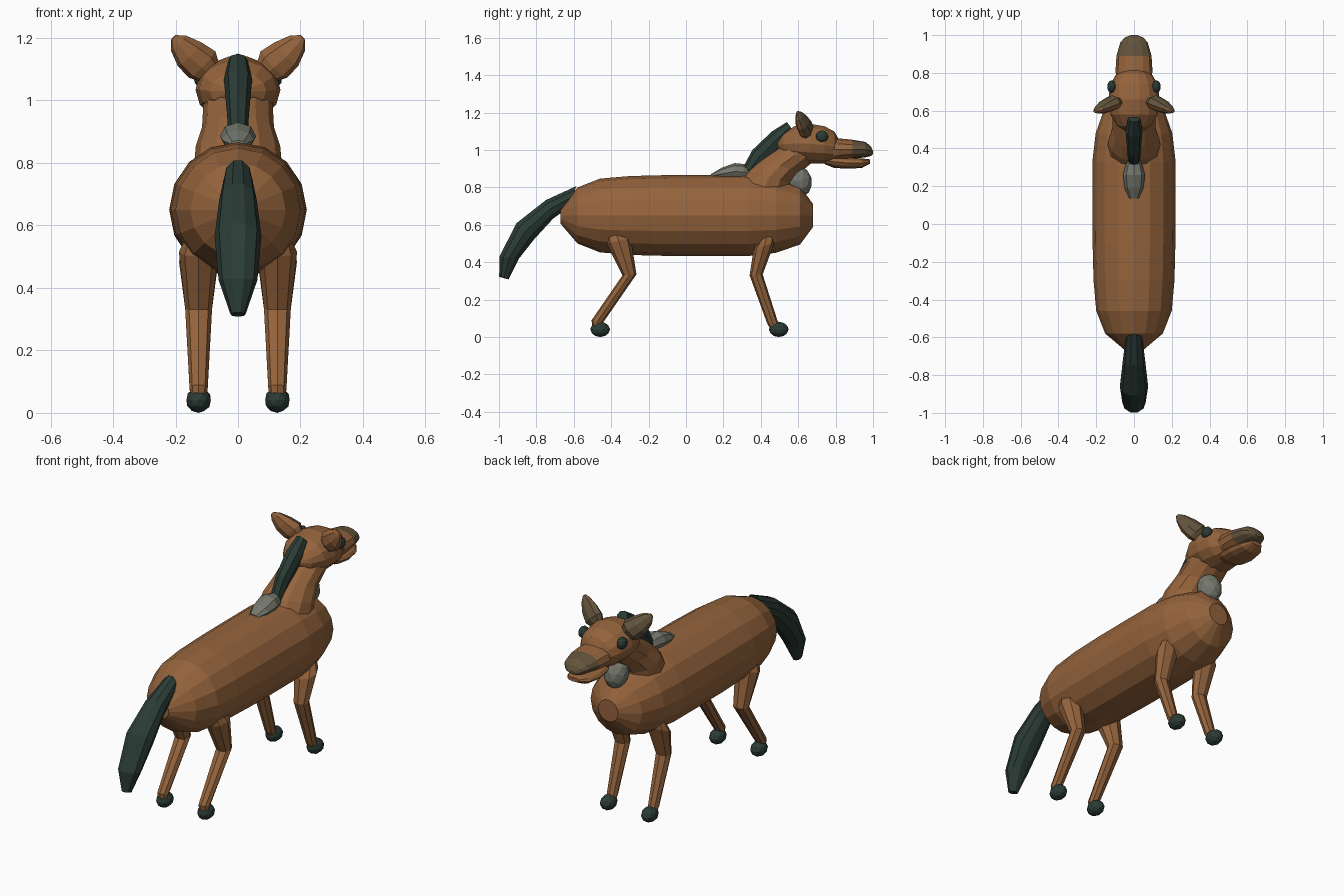
import bpy
import bmesh
import math
from mathutils import Vector

default_cube = bpy.data.objects.get("Cube")
if default_cube:
    bpy.data.objects.remove(default_cube, do_unlink=True)


def make_material(name, rgb):
    material = bpy.data.materials.new(name)
    material.use_nodes = True
    colour = (*rgb, 1)
    material.diffuse_color = colour
    material.node_tree.nodes["Principled BSDF"].inputs["Base Color"].default_value = colour
    return material


chestnut = make_material("chestnut coat", (.3, .127, .046))
taupe = make_material("taupe muzzle", (.125, .088, .046))
dark_green = make_material("dark green hair", (.024, .045, .037))
grey = make_material("warm grey", (.18, .19, .155))


def finish(name, bm, materials, rule=None):
    """Turn a bmesh into a flat shaded object, colouring faces by a rule."""
    bmesh.ops.recalc_face_normals(bm, faces=bm.faces)
    bm.normal_update()
    if rule:
        for face in bm.faces:
            face.material_index = int(rule(face))
    mesh = bpy.data.meshes.new(name)
    bm.to_mesh(mesh)
    bm.free()
    for material in materials:
        mesh.materials.append(material)
    obj = bpy.data.objects.new(name, mesh)
    bpy.context.collection.objects.link(obj)
    return obj


def skin(name, rings, sides, materials, rule=None):
    """Skin elliptical rings given as centre and two half axes."""
    bm = bmesh.new()
    loops = []
    for centre, u, v in rings:
        angles = [math.tau * i / sides for i in range(sides)]
        loops.append([bm.verts.new(centre + u * math.cos(a) + v * math.sin(a)) for a in angles])
    for lower, upper in zip(loops, loops[1:]):
        for i in range(sides):
            j = (i + 1) % sides
            bm.faces.new((lower[i], lower[j], upper[j], upper[i]))
    bm.faces.new(loops[0])
    bm.faces.new(loops[-1])
    return finish(name, bm, materials, rule)


def loft(name, sections, sides, materials, rule=None, x=0):
    """Each section: upper (y, z), lower (y, z) of the side outline, half width."""
    rings = []
    for upper, lower, width in sections:
        top, bottom = Vector((x, *upper)), Vector((x, *lower))
        rings.append(((top + bottom) / 2, Vector((width, 0, 0)), (top - bottom) / 2))
    return skin(name, rings, sides, materials, rule)


def ball(name, centre, radii, material, tilt=0):
    """Faceted ellipsoid, tilted about the x axis."""
    bm = bmesh.new()
    bmesh.ops.create_icosphere(bm, subdivisions=2, radius=1)
    obj = finish(name, bm, [material])
    obj.location = centre
    obj.scale = radii
    obj.rotation_euler.x = math.radians(tilt)
    return obj


# Barrel shaped body
body_profile = [(-.67, .045), (-.58, .15), (-.46, .197), (-.3, .211), (-.1, .216), (.1, .217),
                (.33, .217), (.48, .2), (.61, .155), (.68, .06)]
loft("body", [((y, .65 + r), (y, .65 - r), r * 1.015) for y, r in body_profile], 16, [chestnut])

# Neck and head
loft("neck", [
    ((.29, .84), (.55, .76), .14),
    ((.33, .89), (.56, .82), .135),
    ((.4, .95), (.61, .88), .115),
    ((.49, 1.01), (.67, .93), .112),
    ((.54, 1.08), (.72, .96), .11),
], 12, [chestnut])
loft("head", [
    ((.49, 1.05), (.49, 1.01), .04),
    ((.52, 1.09), (.52, .97), .09),
    ((.58, 1.13), (.58, .94), .125),
    ((.66, 1.143), (.66, .925), .136),
    ((.74, 1.13), (.74, .925), .125),
    ((.795, 1.1), (.79, .93), .095),
    ((.815, 1.06), (.81, .98), .05),
], 14, [chestnut])

# Muzzle with a taupe nose, and lower jaw
loft("muzzle", [
    ((.72, 1.07), (.72, .94), .085),
    ((.81, 1.063), (.81, .94), .098),
    ((.89, 1.055), (.89, .953), .093),
    ((.96, 1.043), (.96, .961), .073),
    ((.988, 1.02), (.985, .967), .05),
    ((1, .995), (.998, .975), .02),
], 12, [chestnut, taupe], lambda f: f.calc_center_median().y > .89)
loft("lower_jaw", [
    ((.73, .97), (.74, .925), .05),
    ((.79, .97), (.79, .905), .077),
    ((.86, .962), (.86, .9), .083),
    ((.94, .955), (.94, .904), .068),
    ((.985, .95), (.985, .928), .035),
], 12, [chestnut])

# Mane along the back of the neck
loft("mane", [
    ((.285, .87), (.34, .84), .028),
    ((.355, 1), (.43, .93), .036),
    ((.46, 1.1), (.53, 1.03), .045),
    ((.54, 1.15), (.575, 1.1), .032),
], 8, [dark_green])

# Tail
loft("tail", [
    ((-.585, .81), (-.63, .69), .045),
    ((-.75, .735), (-.71, .63), .06),
    ((-.91, .61), (-.81, .52), .075),
    ((-1, .43), (-.89, .42), .062),
    ((-1, .322), (-.948, .308), .024),
], 10, [dark_green])

# Grey tufts on the withers and under the throat
loft("withers_tuft", [
    ((.135, .872), (.135, .85), .025),
    ((.19, .905), (.19, .84), .05),
    ((.26, .93), (.26, .84), .058),
    ((.31, .925), (.31, .84), .045),
    ((.35, .9), (.35, .84), .02),
], 8, [grey])
ball("throat_tuft", (0, .607, .835), (.065, .066, .085), grey, 15)

# Parts that repeat on both sides
for side, s in (("left", 1), ("right", -1)):
    ball(side + "_eye", (s * .118, .727, 1.073), (.024, .034, .032), dark_green)

    # Leaf shaped ear, taupe on its forward face
    ear_rings = []
    for x, y, z, half, thick in [(.085, .645, 1.085, .03, .025), (.115, .64, 1.115, .047, .042),
                                 (.155, .622, 1.148, .042, .036), (.19, .605, 1.183, .027, .02),
                                 (.207, .595, 1.202, .008, .006)]:
        ear_rings.append((Vector((s * x, y, z)), Vector((s * half, 0, -half)) * .9,
                          Vector((0, thick, thick * .25))))
    skin(side + "_ear", ear_rings, 8, [chestnut, taupe], lambda f: f.normal.y > .3)

    # Bent legs and hooves
    loft(side + "_front_leg", [
        ((.47, .56), (.405, .54), .04),
        ((.475, .51), (.36, .46), .063),
        ((.41, .335), (.34, .33), .043),
        ((.49, .085), (.435, .07), .029),
        ((.505, .045), (.46, .03), .025),
    ], 8, [chestnut], x=s * .126)
    loft(side + "_back_leg", [
        ((-.33, .565), (-.43, .565), .04),
        ((-.295, .53), (-.425, .5), .063),
        ((-.265, .335), (-.34, .33), .043),
        ((-.445, .075), (-.505, .09), .029),
        ((-.46, .035), (-.5, .05), .025),
    ], 8, [chestnut], x=s * .126)
    for end, y in (("front", .496), ("back", -.459)):
        ball(f"{side}_{end}_hoof", (s * .126, y, .041), (.041, .053, .041), dark_green)
